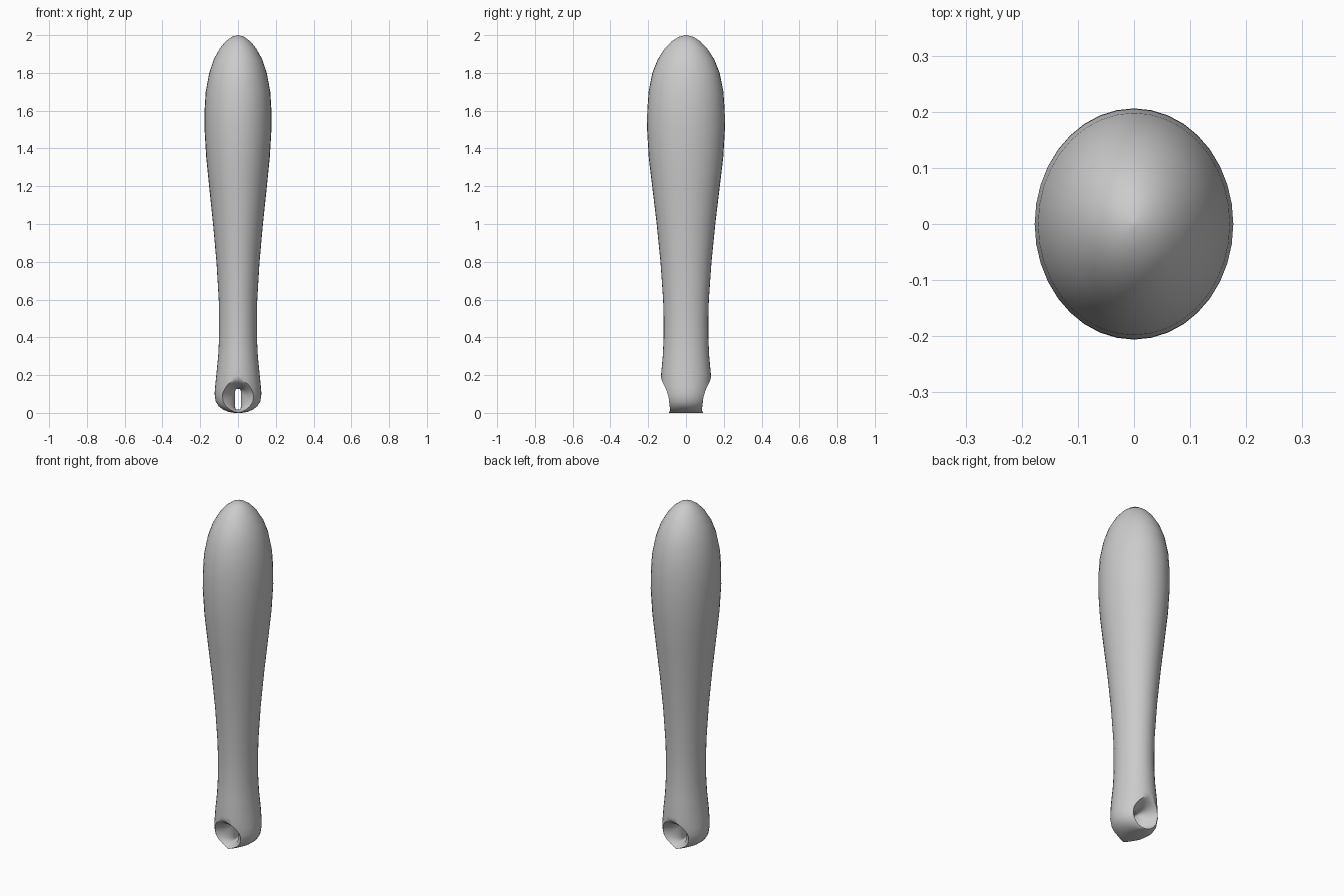
import bpy, bmesh, math

if "Cube" in bpy.data.objects:
    bpy.data.objects.remove(bpy.data.objects["Cube"])

SIDES = 36


def power(v, p):
    return math.copysign(abs(v) ** p, v)


def loft(name, rings):
    """Skin a list of closed rings of points and cap both ends."""
    bm = bmesh.new()
    loops = [[bm.verts.new(p) for p in ring] for ring in rings]
    n = len(loops[0])
    for a, b in zip(loops, loops[1:]):
        for i in range(n):
            j = (i + 1) % n
            bm.faces.new((a[i], a[j], b[j], b[i]))
    bm.faces.new(loops[0][::-1])
    bm.faces.new(loops[-1])
    bmesh.ops.recalc_face_normals(bm, faces=bm.faces)
    mesh = bpy.data.meshes.new(name)
    bm.to_mesh(mesh)
    bm.free()
    obj = bpy.data.objects.new(name, mesh)
    bpy.context.collection.objects.link(obj)
    return obj


angles = [2 * math.pi * i / SIDES for i in range(SIDES)]

# Handle: elliptical sections (z, half width x, half depth y)
profile = [
    (0.0, 0.02, 0.09), (0.005, 0.05, 0.093), (0.018, 0.08, 0.1),
    (0.035, 0.102, 0.11), (0.06, 0.118, 0.121), (0.1, 0.124, 0.129),
    (0.14, 0.121, 0.132), (0.2, 0.115, 0.132), (0.3, 0.105, 0.123),
    (0.4, 0.1, 0.118), (0.5, 0.1, 0.118), (0.6, 0.102, 0.121),
    (0.8, 0.114, 0.135), (1.0, 0.132, 0.155), (1.2, 0.153, 0.179),
    (1.35, 0.168, 0.197), (1.5, 0.177, 0.206), (1.6, 0.177, 0.205),
    (1.7, 0.171, 0.198), (1.8, 0.152, 0.178), (1.87, 0.129, 0.15),
    (1.93, 0.096, 0.112), (1.965, 0.067, 0.078), (1.99, 0.035, 0.041),
    (2.0, 0.004, 0.005)]
handle = loft("handle", [
    [(x * math.cos(a), y * math.sin(a), z) for a in angles]
    for z, x, y in profile])

# Hole cutter: narrow slot flaring to a dish (y, half width, low z, high z, roundness)
half = [
    (0.01, 0.016, 0.018, 0.127, 0.4), (0.025, 0.02, 0.017, 0.128, 0.55),
    (0.045, 0.034, 0.015, 0.131, 0.8), (0.065, 0.053, 0.011, 0.136, 1),
    (0.08, 0.068, 0.007, 0.14, 1), (0.093, 0.083, 0.002, 0.147, 1),
    (0.11, 0.096, -0.01, 0.157, 1), (0.125, 0.108, -0.025, 0.17, 1),
    (0.133, 0.118, -0.035, 0.19, 1), (0.16, 0.15, -0.06, 0.23, 1)]
sections = [(-s[0],) + s[1:] for s in reversed(half)] + half
cutter = loft("hole_cutter", [
    [(w * power(math.cos(a), p), y,
      (lo + hi) / 2 + (hi - lo) / 2 * power(math.sin(a), p)) for a in angles]
    for y, w, lo, hi, p in sections])
cutter.hide_render = True

# Cut the hanging hole through the base
bpy.context.view_layer.objects.active = handle
handle.select_set(True)
cutter.select_set(False)
mod = handle.modifiers.new("hole", "BOOLEAN")
mod.operation = "DIFFERENCE"
mod.solver = "EXACT"
mod.object = cutter
bpy.ops.object.modifier_apply(modifier=mod.name)
bpy.data.objects.remove(cutter)
bpy.ops.object.shade_smooth_by_angle(angle=math.radians(50))
